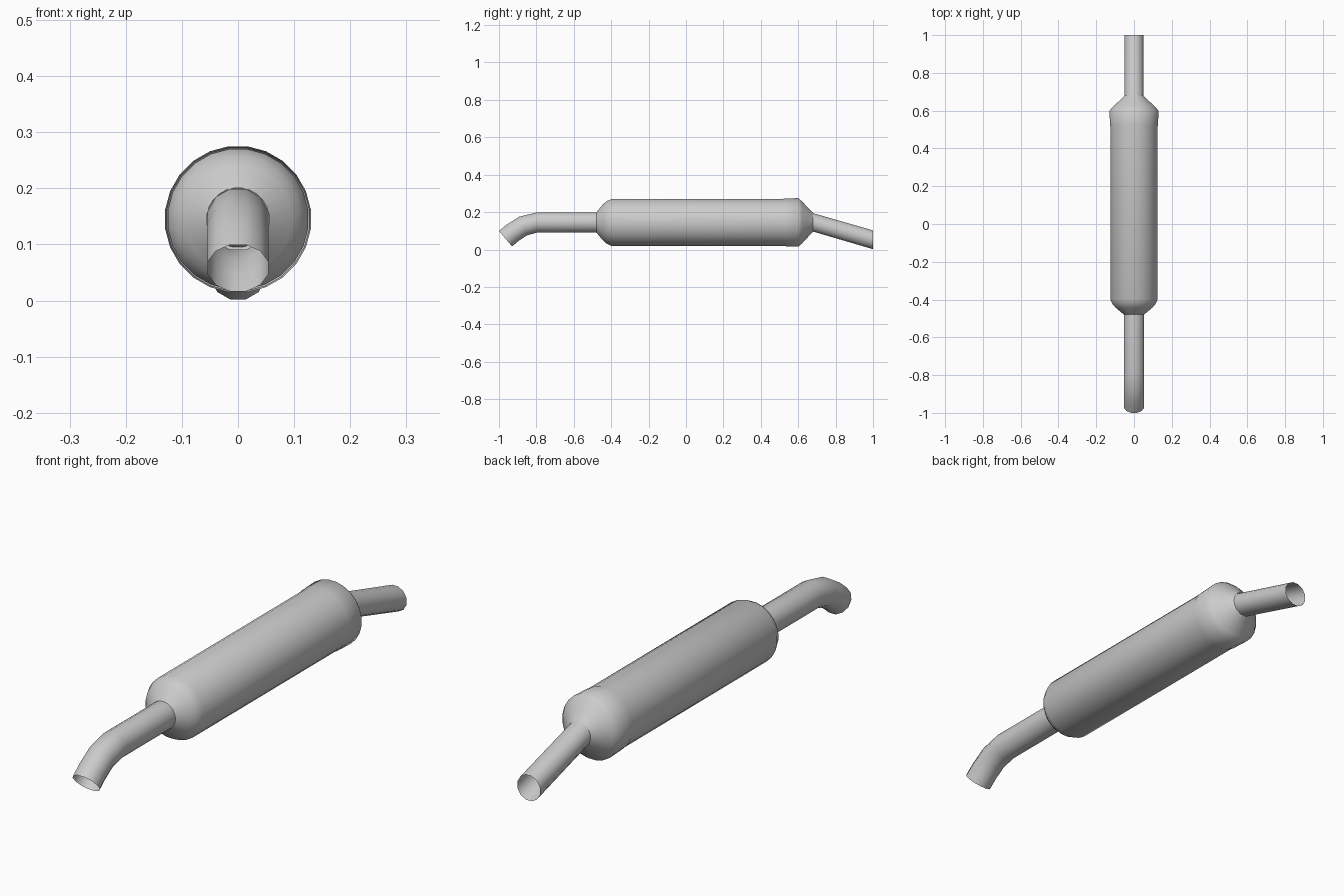
import bpy, bmesh, math
from mathutils import Vector

if "Cube" in bpy.data.objects:
    bpy.data.objects.remove(bpy.data.objects["Cube"])


def tube(name, rings, sides):
    """Open tube through rings of (y, z, radius, tilt in degrees)."""
    bm = bmesh.new()
    loops = []
    for y, z, r, tilt in rings:
        t = math.radians(tilt)
        loop = []
        for i in range(sides):
            a = 2 * math.pi * (i + 0.5) / sides
            u, v = r * math.sin(a), r * math.cos(a)
            loop.append(bm.verts.new(Vector((u, y - v * math.sin(t), z + v * math.cos(t)))))
        loops.append(loop)
    for a, b in zip(loops, loops[1:]):
        for i in range(sides):
            j = (i + 1) % sides
            bm.faces.new((a[i], a[j], b[j], b[i]))
    # Make the walls face outwards
    bm.normal_update()
    f = bm.faces[:][0]
    c = Vector((0, rings[0][0] + rings[1][0], rings[0][1] + rings[1][1])) / 2
    if f.normal.dot(f.calc_center_median() - c) < 0:
        bmesh.ops.reverse_faces(bm, faces=bm.faces[:])
    mesh = bpy.data.meshes.new(name)
    bm.to_mesh(mesh)
    bm.free()
    ob = bpy.data.objects.new(name, mesh)
    bpy.context.collection.objects.link(ob)
    bpy.ops.object.select_all(action='DESELECT')
    ob.select_set(True)
    bpy.context.view_layer.objects.active = ob
    bpy.ops.object.shade_smooth_by_angle(angle=math.radians(50))
    return ob


Z = 0.145  # height of the canister axis

# Downward-curving front pipe
tube("front_pipe", [(-0.965, 0.058, 0.056, 40), (-0.925, 0.091, 0.056, 37),
                    (-0.87, 0.126, 0.056, 22), (-0.795, Z, 0.056, 0),
                    (-0.465, Z, 0.056, 0)], 12)

# Canister with its rounded front shoulder
tube("canister", [(-0.478, Z, 0.056, 0), (-0.445, Z, 0.096, 0), (-0.428, Z, 0.112, 0),
                  (-0.4, Z, 0.126, 0), (0.6, Z, 0.126, 0)], 24)

# Slightly wider rear cap narrowing to the outlet
tube("rear_cap", [(0.52, Z, 0.128, 0), (0.6, Z, 0.131, 0), (0.622, Z, 0.112, 0),
                  (0.65, Z, 0.081, 0), (0.68, 0.146, 0.051, 0)], 24)

# Straight rear pipe sloping down, cut off vertically
tube("rear_pipe", [(0.67, 0.148, 0.051, 0), (1.0, 0.052, 0.052, 0)], 12)
